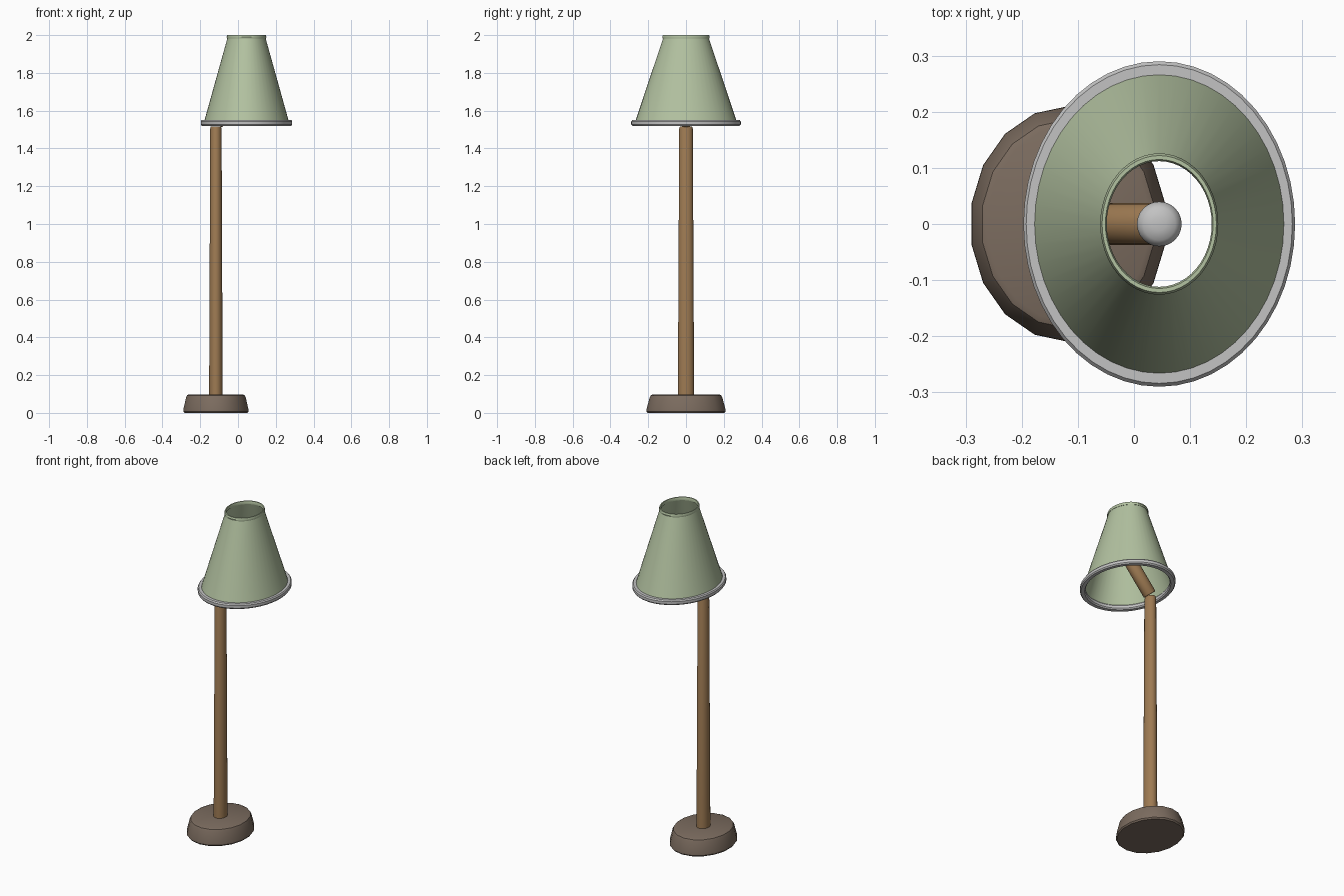
import bpy, bmesh, math
from mathutils import Vector

cube = bpy.data.objects.get("Cube")
if cube:
    bpy.data.objects.remove(cube, do_unlink=True)

SQUASH = 0.835       # the round parts are narrower across x
POLE_X = -0.117
SHADE_X = 0.045


def material(name, rgb):
    m = bpy.data.materials.new(name)
    m.use_nodes = True
    m.diffuse_color = (*rgb, 1)
    m.node_tree.nodes["Principled BSDF"].inputs["Base Color"].default_value = (*rgb, 1)
    return m


green = material("sage green", (0.45, 0.54, 0.355))
wood = material("warm wood", (0.34, 0.195, 0.085))
brown = material("dull brown", (0.2, 0.15, 0.115))
grey = material("light grey", (0.54, 0.54, 0.54))


def finish(bm, name, mat, angle=35):
    bmesh.ops.recalc_face_normals(bm, faces=bm.faces)
    mesh = bpy.data.meshes.new(name)
    bm.to_mesh(mesh)
    bm.free()
    mesh.materials.append(mat)
    obj = bpy.data.objects.new(name, mesh)
    bpy.context.collection.objects.link(obj)
    bpy.ops.object.select_all(action="DESELECT")
    obj.select_set(True)
    bpy.context.view_layer.objects.active = obj
    bpy.ops.object.shade_smooth_by_angle(angle=math.radians(angle))
    return obj


def lathe(name, profile, x, mat, sides=48, closed=False, squash=SQUASH):
    """Spin (radius, z) points; closed joins last to first, otherwise ends are capped."""
    bm = bmesh.new()
    rings = []
    for r, z in profile:
        ring = []
        for i in range(sides):
            a = math.pi / 2 + math.tau * i / sides
            ring.append(bm.verts.new((x + squash * r * math.cos(a), r * math.sin(a), z)))
        rings.append(ring)
    pairs = list(zip(rings, rings[1:]))
    if closed:
        pairs.append((rings[-1], rings[0]))
    else:
        bm.faces.new(rings[0])
        bm.faces.new(rings[-1])
    for lo, hi in pairs:
        for i in range(sides):
            j = (i + 1) % sides
            bm.faces.new((lo[i], lo[j], hi[j], hi[i]))
    return finish(bm, name, mat)


# Foot and upright
lathe("base", [(0.203, 0), (0.21, 0.008), (0.209, 0.02), (0.192, 0.082),
               (0.186, 0.093), (0.174, 0.098)], POLE_X, brown, sides=18)
lathe("pole", [(0.043, 0.08), (0.036, 1.505), (0.032, 1.517)], POLE_X, wood, sides=24)

# Slanted arm from the pole top up into the shade
start, end = Vector((POLE_X + 0.004, 0, 1.535)), Vector((0.04, 0, 1.71))
bm = bmesh.new()
bmesh.ops.create_cone(bm, cap_ends=True, segments=24, radius1=0.037, radius2=0.037,
                      depth=(end - start).length)
rims = [e for e in bm.edges if any(len(f.verts) > 4 for f in e.link_faces)]
bmesh.ops.bevel(bm, geom=rims, offset=0.005, segments=2, affect="EDGES", profile=0.5)
turn = (end - start).to_track_quat("Z", "Y").to_matrix().to_4x4()
turn.translation = (start + end) / 2
bm.transform(turn)
finish(bm, "arm", wood)

# Socket and bulb
lathe("socket", [(0.026, 1.69), (0.026, 1.77)], SHADE_X, green, sides=24, squash=1)
lathe("bulb", [(0.03, 1.76), (0.04, 1.772), (0.04, 1.83), (0.037, 1.842),
               (0.029, 1.85), (0.012, 1.855)], SHADE_X, grey, sides=24, squash=1)

# Open shade with a thin wall, top lip and bottom rim
lathe("shade", [(0.271, 1.535), (0.119, 1.99), (0.114, 1.99), (0.265, 1.535)],
      SHADE_X, green, closed=True)
lathe("shade_lip", [(0.124, 1.982), (0.126, 1.99), (0.122, 2.0), (0.115, 2.0),
                    (0.112, 1.992), (0.113, 1.982)], SHADE_X, green, closed=True)
lathe("shade_rim", [(0.284, 1.52), (0.29, 1.527), (0.29, 1.543), (0.284, 1.55),
                    (0.262, 1.55), (0.256, 1.543), (0.256, 1.527), (0.262, 1.52)],
      SHADE_X, grey, closed=True)
